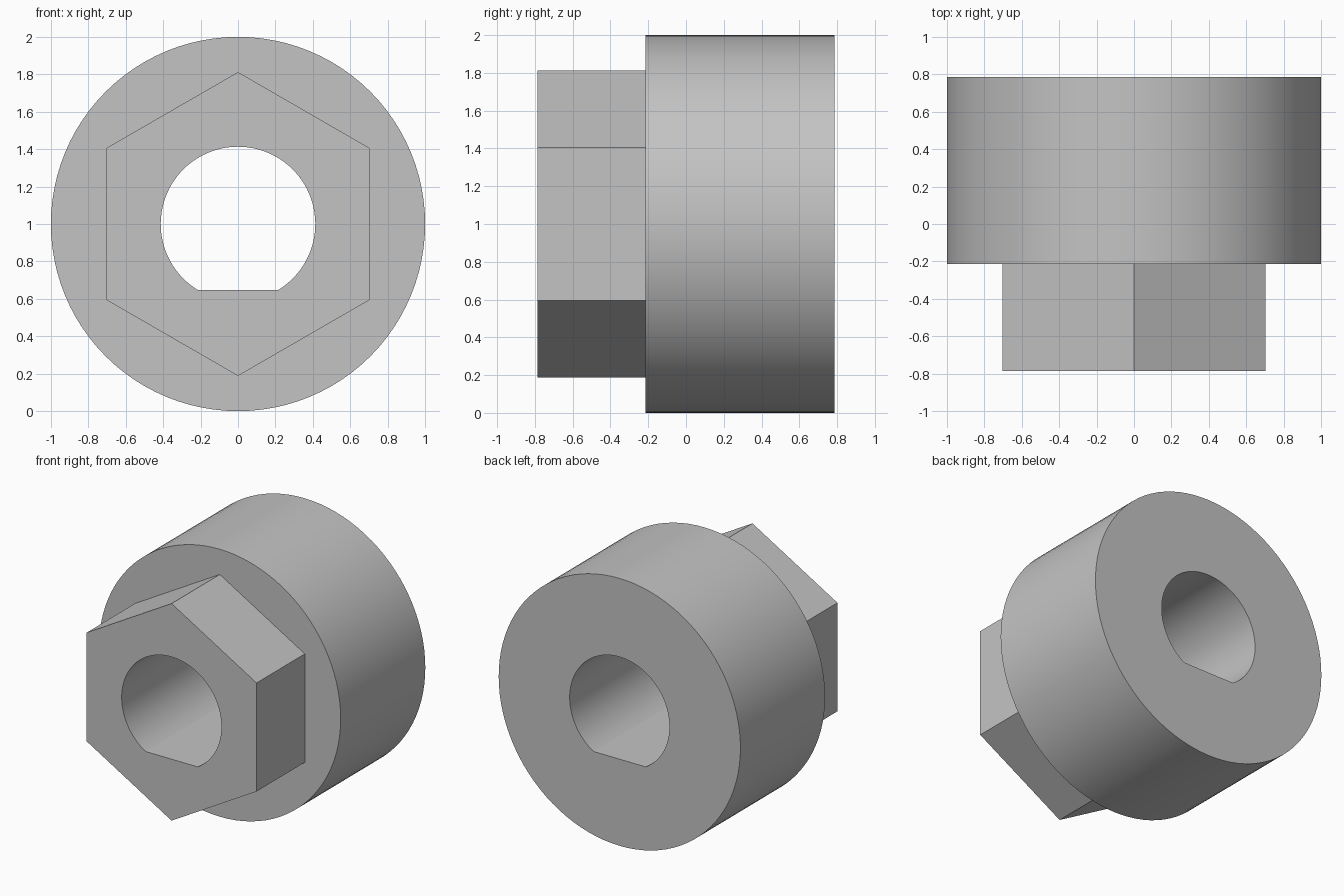
import bpy
import bmesh
from math import sin, cos, pi, acos, sqrt, radians

cube = bpy.data.objects.get("Cube")
if cube:
    bpy.data.objects.remove(cube)

STEPS = 96            # points round every section, counted from the bottom
FLAT_STEPS = 8        # points on each half of the bore flat
FRONT, SHOULDER, BACK = -0.785, -0.215, 0.785
BORE, FLAT = 0.413, 0.352


def circle(k):
    a = 2 * pi * k / STEPS
    return sin(a), -cos(a)


def hexagon(k):
    # Corner at the bottom, flat sides left and right
    a = 2 * pi * k / STEPS
    r = 0.703 / cos(a % (pi / 3) - pi / 6)
    return r * sin(a), -r * cos(a)


def d_bore(k):
    # Round hole with a flat along the bottom
    k = k if k <= STEPS // 2 else k - STEPS
    if abs(k) <= FLAT_STEPS:
        return sqrt(BORE**2 - FLAT**2) * k / FLAT_STEPS, -FLAT
    edge = acos(FLAT / BORE)
    t = (abs(k) - FLAT_STEPS) / (STEPS // 2 - FLAT_STEPS)
    a = edge + (pi - edge) * t
    return BORE * sin(a) * (1 if k > 0 else -1), -BORE * cos(a)


# Sections in order: out over the hex, along the collar, back through the bore
sections = [(d_bore, FRONT), (hexagon, FRONT), (hexagon, SHOULDER),
            (circle, SHOULDER), (circle, BACK), (d_bore, BACK)]
bm = bmesh.new()
rings = []
for shape, y in sections:
    points = [shape(k) for k in range(STEPS)]
    rings.append([bm.verts.new((x, y, z + 1)) for x, z in points])
for i, ring in enumerate(rings):
    after = rings[(i + 1) % len(rings)]
    for k in range(STEPS):
        n = (k + 1) % STEPS
        bm.faces.new((ring[k], ring[n], after[n], after[k]))
bmesh.ops.recalc_face_normals(bm, faces=bm.faces)

mesh = bpy.data.meshes.new("hex_collar_bushing")
bm.to_mesh(mesh)
bm.free()
bushing = bpy.data.objects.new("hex_collar_bushing", mesh)
bpy.context.collection.objects.link(bushing)

# Plain grey
grey = bpy.data.materials.new("plain_grey")
grey.use_nodes = True
colour = (0.55, 0.55, 0.55, 1)
grey.diffuse_color = colour
grey.node_tree.nodes["Principled BSDF"].inputs["Base Color"].default_value = colour
mesh.materials.append(grey)

# Smooth round walls, sharp corners
bpy.ops.object.select_all(action='DESELECT')
bushing.select_set(True)
bpy.context.view_layer.objects.active = bushing
bpy.ops.object.shade_smooth_by_angle(angle=radians(20))
